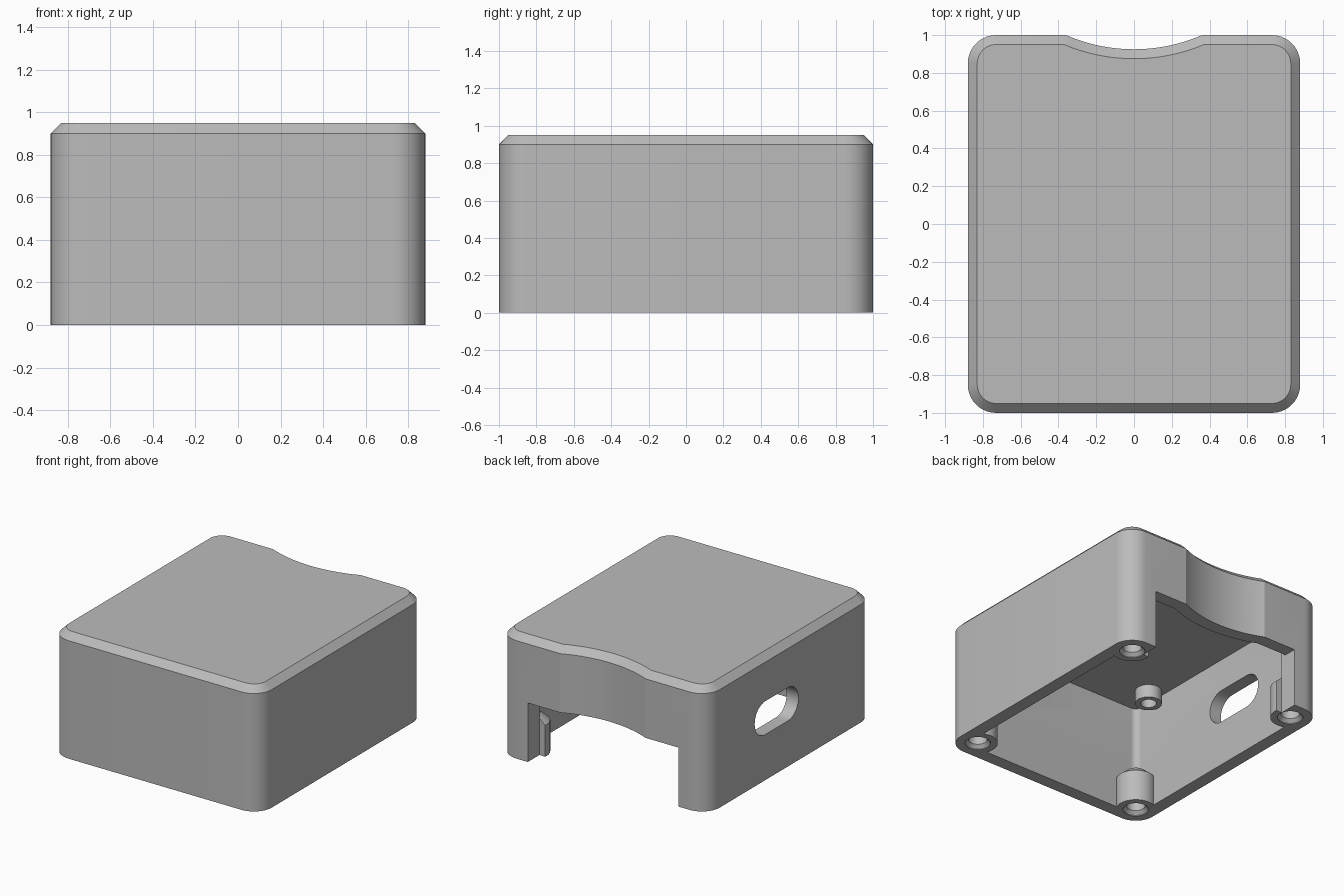
import bpy, bmesh, math

cube = bpy.data.objects.get("Cube")
if cube:
    bpy.data.objects.remove(cube, do_unlink=True)

HALF_X, HALF_Y, HEIGHT = 0.88, 1.0, 0.95
CORNER, CHAMFER, WALL = 0.15, 0.05, 0.1
DIP_R = 0.9015
DIP_Y = 0.925 + DIP_R

grey = bpy.data.materials.new("plain_grey")
grey.use_nodes = True
color = (0.5, 0.5, 0.5, 1)
grey.diffuse_color = color
grey.node_tree.nodes["Principled BSDF"].inputs["Base Color"].default_value = color


def arc(cx, cy, r, start, end, steps):
    """Points along an arc, angles in radians."""
    angles = [start + (end - start) * i / steps for i in range(steps + 1)]
    return [(cx + r * math.cos(a), cy + r * math.sin(a)) for a in angles]


def case_outline(inset):
    """Rounded rectangle with a shallow curved dip in the back edge."""
    r = CORNER - inset
    px, py = HALF_X - CORNER, HALF_Y - CORNER
    quarter = math.pi / 2
    corners = [(px, py), (-px, py), (-px, -py), (px, -py)]
    parts = [arc(x, y, r, i * quarter, (i + 1) * quarter, 10)
             for i, (x, y) in enumerate(corners)]
    half = math.acos((DIP_Y - HALF_Y + inset) / (DIP_R + inset))
    dip = arc(0, DIP_Y, DIP_R + inset, half - quarter, -half - quarter, 20)
    return parts[0] + dip + parts[1] + parts[2] + parts[3]


def circle(x, y, r):
    return arc(x, y, r, 0, math.tau, 40)[:-1]


def loft(name, rings):
    """Closed solid through stacked outlines, each an (outline, z) pair."""
    bm = bmesh.new()
    loops = [[bm.verts.new((x, y, z)) for x, y in pts] for pts, z in rings]
    n = len(loops[0])
    for low, high in zip(loops, loops[1:]):
        for i in range(n):
            j = (i + 1) % n
            bm.faces.new((low[i], low[j], high[j], high[i]))
    bm.faces.new(loops[0][::-1])
    bm.faces.new(loops[-1])
    bmesh.ops.recalc_face_normals(bm, faces=bm.faces)
    mesh = bpy.data.meshes.new(name)
    bm.to_mesh(mesh)
    bm.free()
    mesh.materials.append(grey)
    obj = bpy.data.objects.new(name, mesh)
    bpy.context.collection.objects.link(obj)
    return obj


def turned(name, x, y, steps):
    """Round part from (radius, z) steps."""
    return loft(name, [(circle(x, y, r), z) for r, z in steps])


def box(name, x0, x1, y0, y1, z0, z1):
    pts = [(x0, y0), (x1, y0), (x1, y1), (x0, y1)]
    return loft(name, [(pts, z0), (pts, z1)])


def combine(target, tool, operation):
    """Apply a boolean and discard the helper."""
    tool.hide_render = True
    mod = target.modifiers.new(operation.lower(), 'BOOLEAN')
    mod.operation, mod.solver, mod.object = operation, 'EXACT', tool
    bpy.ops.object.select_all(action='DESELECT')
    target.select_set(True)
    bpy.context.view_layer.objects.active = target
    bpy.ops.object.modifier_apply(modifier=mod.name)
    bpy.data.objects.remove(tool, do_unlink=True)


# Hollow case with chamfered top, open underneath
case = loft("case", [(case_outline(0), 0), (case_outline(0), HEIGHT - CHAMFER),
                     (case_outline(CHAMFER), HEIGHT)])
cavity = loft("cavity", [(case_outline(WALL), -0.1),
                         (case_outline(WALL), HEIGHT - WALL)])
combine(case, cavity, 'DIFFERENCE')

# Wide opening in the back wall
OPEN_X, OPEN_Z, JAMB_Y = 0.635, 0.45, 0.86
combine(case, box("opening", -OPEN_X, OPEN_X, 0.75, 1.2, -0.1, OPEN_Z), 'DIFFERENCE')

# Thickened jambs beside the opening
for side in (-1, 1):
    x0, x1 = sorted((side * OPEN_X, side * 0.8))
    combine(case, box("jamb", x0, x1, JAMB_Y, 0.95, 0, 0.87), 'UNION')

# Corner screw bosses and ceiling standoffs
signs = [(sx, sy) for sx in (-1, 1) for sy in (-1, 1)]
for sx, sy in signs:
    bx, by = sx * 0.725, sy * 0.845
    combine(case, turned("boss", bx, by, [(0.14, 0), (0.14, 0.24), (0.07, 0.3)]), 'UNION')
    combine(case, turned("standoff", sx * 0.67, sy * 0.64,
                         [(0.094, 0.75), (0.094, 0.87)]), 'UNION')

# Keep the opening clear of the bosses
combine(case, box("clearance", -OPEN_X, OPEN_X, JAMB_Y, 1.2, -0.1, OPEN_Z), 'DIFFERENCE')

# Screw holes
for sx, sy in signs:
    bx, by = sx * 0.725, sy * 0.845
    combine(case, turned("screw_hole", bx, by, [(0.09, -0.05), (0.09, 0.005),
                                                (0.066, 0.03), (0.066, 0.21)]), 'DIFFERENCE')
    combine(case, turned("standoff_hole", sx * 0.67, sy * 0.64,
                         [(0.055, 0.7), (0.055, 0.84)]), 'DIFFERENCE')

# Rounded slot through the right wall, extruded upward then turned on its side
slot_r, slot_half = 0.127, 0.137
slot_pts = (arc(0, slot_half, slot_r, 0, math.pi, 16)
            + arc(0, -slot_half, slot_r, math.pi, math.tau, 16))
slot = loft("slot", [(slot_pts, -0.2), (slot_pts, 0.2)])
slot.rotation_euler.y = math.pi / 2
slot.location = (-0.85, 0.165, 0.475)
bpy.context.view_layer.update()
combine(case, slot, 'DIFFERENCE')

# Smooth the rounded walls, keep edges crisp
case.select_set(True)
bpy.context.view_layer.objects.active = case
bpy.ops.object.shade_smooth_by_angle(angle=math.radians(20))
